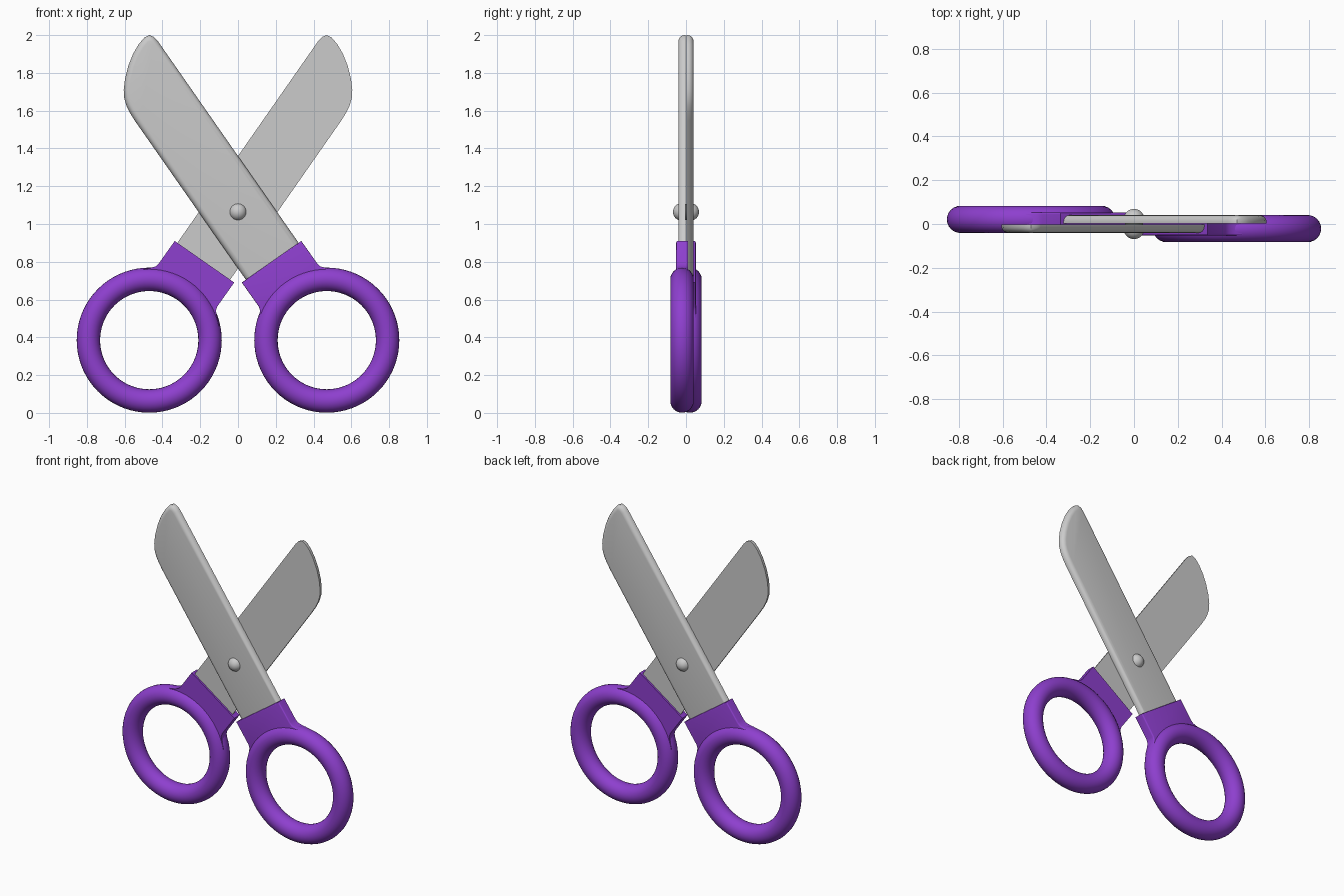
import bpy, bmesh, math

if "Cube" in bpy.data.objects:
    bpy.data.objects.remove(bpy.data.objects["Cube"])

purple = bpy.data.materials.new("purple")
purple.diffuse_color = (0.27, 0.05, 0.62, 1)
purple.use_nodes = True
purple.node_tree.nodes["Principled BSDF"].inputs["Base Color"].default_value = purple.diffuse_color

RING_X, RING_Z, RING_Y = 0.47, 0.385, -0.021
MAJOR, MINOR = 0.322, 0.062


def finish(ob, name, turn, mat=None, angle=35):
    ob.name = name
    ob.rotation_euler.z += turn
    if mat:
        ob.data.materials.append(mat)
    bpy.ops.object.select_all(action='DESELECT')
    ob.select_set(True)
    bpy.context.view_layer.objects.active = ob
    bpy.ops.object.shade_smooth_by_angle(angle=math.radians(angle))


def plate(name, pts, y_in, y_out, width, depth, turn, mat=None, steps=5):
    """Extrude an x/z outline towards -y and round off its outer rim."""
    bm = bmesh.new()
    base = bm.faces.new([bm.verts.new((x, y_in, z)) for x, z in pts])
    base.normal_update()
    if base.normal.y < 0:
        base.normal_flip()
    wall = y_in - y_out - depth
    ext = bmesh.ops.extrude_face_region(bm, geom=[base], use_keep_orig=True)
    moved = [g for g in ext["geom"] if isinstance(g, bmesh.types.BMVert)]
    cap = [g for g in ext["geom"] if isinstance(g, bmesh.types.BMFace)][0]
    bmesh.ops.translate(bm, verts=moved, vec=(0, -wall, 0))
    bmesh.ops.recalc_face_normals(bm, faces=bm.faces[:])
    for i in range(steps):
        a, b = (math.pi / 2 * k / steps for k in (i, i + 1))
        bmesh.ops.inset_region(bm, faces=[cap], use_even_offset=True,
                               thickness=width * (math.cos(a) - math.cos(b)))
        dy = depth * (math.sin(b) - math.sin(a))
        bmesh.ops.translate(bm, verts=cap.verts[:], vec=(0, -dy, 0))
    bmesh.ops.recalc_face_normals(bm, faces=bm.faces[:])
    me = bpy.data.meshes.new(name)
    bm.to_mesh(me)
    bm.free()
    ob = bpy.data.objects.new(name, me)
    bpy.context.collection.objects.link(ob)
    finish(ob, name, turn, mat)


blade_outline = [
    (0.372, 0.827), (-0.425, 1.969), (-0.445, 1.990), (-0.47, 2.0),
    (-0.495, 1.988), (-0.525, 1.953), (-0.555, 1.902), (-0.580, 1.840),
    (-0.598, 1.770), (-0.605, 1.710), (-0.602, 1.665), (-0.590, 1.625),
    (-0.570, 1.585), (-0.545, 1.545), (0.103, 0.617)]

# collar outline flares into the ring and ends on the ring's centre line
collar_outline = [(0.10, 0.46), (0.112, 0.51), (0.117, 0.54), (0.110, 0.563),
                  (0.02, 0.69), (0.335, 0.91), (0.418, 0.793), (0.435, 0.776),
                  (0.465, 0.767), (0.50, 0.762)]
for i in range(13):
    t = math.radians(88 + 78 * i / 12)
    collar_outline.append((RING_X + MAJOR * math.cos(t), RING_Z + MAJOR * math.sin(t)))

# the back half is the front half turned half way round
for side, turn in (("front", 0), ("back", math.pi)):
    s = 1 if turn == 0 else -1
    plate(side + "_blade", blade_outline, -0.002, -0.04, 0.03, 0.03, turn)
    plate(side + "_collar", collar_outline, 0.01, -0.052, 0.008, 0.008, turn, purple, 3)

    # finger ring
    bpy.ops.mesh.primitive_torus_add(
        major_radius=MAJOR, minor_radius=MINOR, major_segments=72, minor_segments=24,
        location=(s * RING_X, s * RING_Y, RING_Z), rotation=(math.pi / 2, 0, 0))
    finish(bpy.context.object, side + "_finger_ring", 0, purple, 60)

    # rivet head
    bpy.ops.mesh.primitive_uv_sphere_add(segments=32, ring_count=16, radius=0.047,
                                         location=(0, -s * 0.022, 1.064))
    finish(bpy.context.object, side + "_rivet_head", 0, None, 60)
